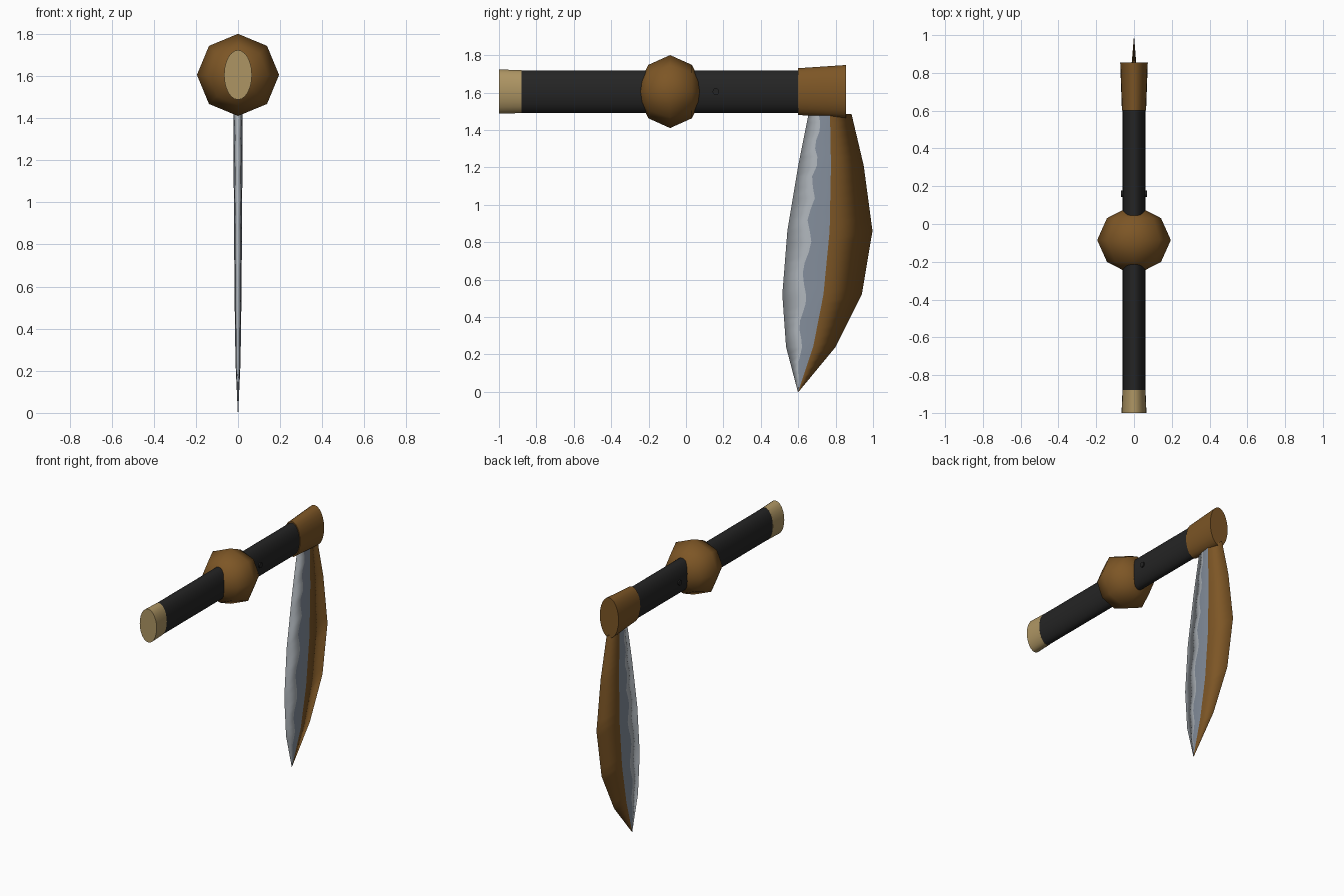
import bpy
import math

cube = bpy.data.objects.get("Cube")
if cube:
    bpy.data.objects.remove(cube, do_unlink=True)


def material(name, rgb):
    mat = bpy.data.materials.new(name)
    mat.use_nodes = True
    color = (*rgb, 1.0)
    mat.diffuse_color = color
    mat.node_tree.nodes["Principled BSDF"].inputs["Base Color"].default_value = color
    return mat


brown = material("brown", (0.205, 0.093, 0.019))
tan = material("tan", (0.42, 0.30, 0.125))
black = material("black", (0.018, 0.018, 0.018))
light_steel = material("light steel", (0.44, 0.475, 0.51))
dark_steel = material("dark steel", (0.23, 0.27, 0.33))


def add_mesh(name, verts, faces, mats, sharp=None):
    mesh = bpy.data.meshes.new(name)
    mesh.from_pydata(verts, [], faces)
    for mat in mats:
        mesh.materials.append(mat)
    mesh.shade_smooth()
    if sharp:
        mesh.set_sharp_from_angle(angle=math.radians(sharp))
    obj = bpy.data.objects.new(name, mesh)
    bpy.context.collection.objects.link(obj)
    return obj


def tube(name, rings, mat, segments=24, sharp=40, cz=1.605):
    """Capped elliptical tube along y; each ring is (y, x radius, z radius)."""
    verts, faces = [], []
    for y, rx, rz in rings:
        for i in range(segments):
            a = math.tau * i / segments
            verts.append((rx * math.sin(a), y, cz + rz * math.cos(a)))
    for r in range(len(rings) - 1):
        for i in range(segments):
            j = (i + 1) % segments
            a, b = r * segments, (r + 1) * segments
            faces.append((a + i, a + j, b + j, b + i))
    last = (len(rings) - 1) * segments
    faces.append(tuple(reversed(range(segments))))
    faces.append(tuple(range(last, last + segments)))
    return add_mesh(name, verts, faces, [mat], sharp)


# Handle parts
tube("handle", [(-0.89, 0.06, 0.114), (0.61, 0.06, 0.114)], black)
tube("handle_end_cap", [(-1.0, 0.066, 0.118), (-0.88, 0.061, 0.115)], tan)
tube("blade_ferrule", [(0.6, 0.064, 0.125), (0.855, 0.073, 0.142)], brown)

# Round faceted guard
half = [(0.16, 0.057), (0.116, 0.143), (0.0, 0.195)]
profile = [(-d, r) for d, r in half] + [(d, r) for d, r in reversed(half[:-1])]
tube("round_guard", [(-0.085 + d, r, r) for d, r in profile], brown,
     segments=8, sharp=None)

# Pin through the handle
bpy.ops.mesh.primitive_cylinder_add(vertices=12, radius=0.018, depth=0.136,
                                    location=(0, 0.16, 1.605),
                                    rotation=(0, math.pi / 2, 0))
pin = bpy.context.object
pin.name = "handle_pin"
pin.data.materials.append(black)

# Blade stations: z, cutting edge y, ridge y, spine y, half thickness
stations = [
    (0.0, 0.598, 0.600, 0.602, 0.001),
    (0.24, 0.535, 0.68, 0.80, 0.012),
    (0.52, 0.515, 0.735, 0.94, 0.016),
    (0.86, 0.542, 0.768, 0.997, 0.019),
    (1.21, 0.60, 0.775, 0.95, 0.021),
    (1.485, 0.655, 0.77, 0.885, 0.022),
]
STEPS = 6
rows = []
for lo, hi in zip(stations, stations[1:]):
    for s in range(STEPS):
        rows.append([a + (b - a) * s / STEPS for a, b in zip(lo, hi)])
rows.append(list(stations[-1]))

# Six points around each section: edge, temper line, ridge, spine, and back
verts, faces = [], []
for z, edge, ridge, spine, t in rows:
    f = 0.52 + 0.07 * math.sin(z * 27 + 1.5 * math.sin(z * 5))
    wave = edge + (ridge - edge) * f
    tw = t * math.sin(f * math.pi / 2)
    verts += [(0, edge, z), (tw, wave, z), (t, ridge, z),
              (0, spine, z), (-t, ridge, z), (-tw, wave, z)]
for r in range(len(rows) - 1):
    for i in range(6):
        j = (i + 1) % 6
        faces.append((r * 6 + i, r * 6 + j, r * 6 + 6 + j, r * 6 + 6 + i))
top = (len(rows) - 1) * 6
faces += [tuple(reversed(range(6))), tuple(range(top, top + 6))]
blade = add_mesh("blade", verts, faces, [light_steel, dark_steel, brown])

# Strips: bright edge, dark steel band, brown spine
strip_colors = [0, 1, 2, 2, 1, 0]
for poly in blade.data.polygons:
    poly.material_index = strip_colors[poly.index % 6] if len(poly.vertices) == 4 else 2
    poly.use_smooth = len(poly.vertices) == 4
